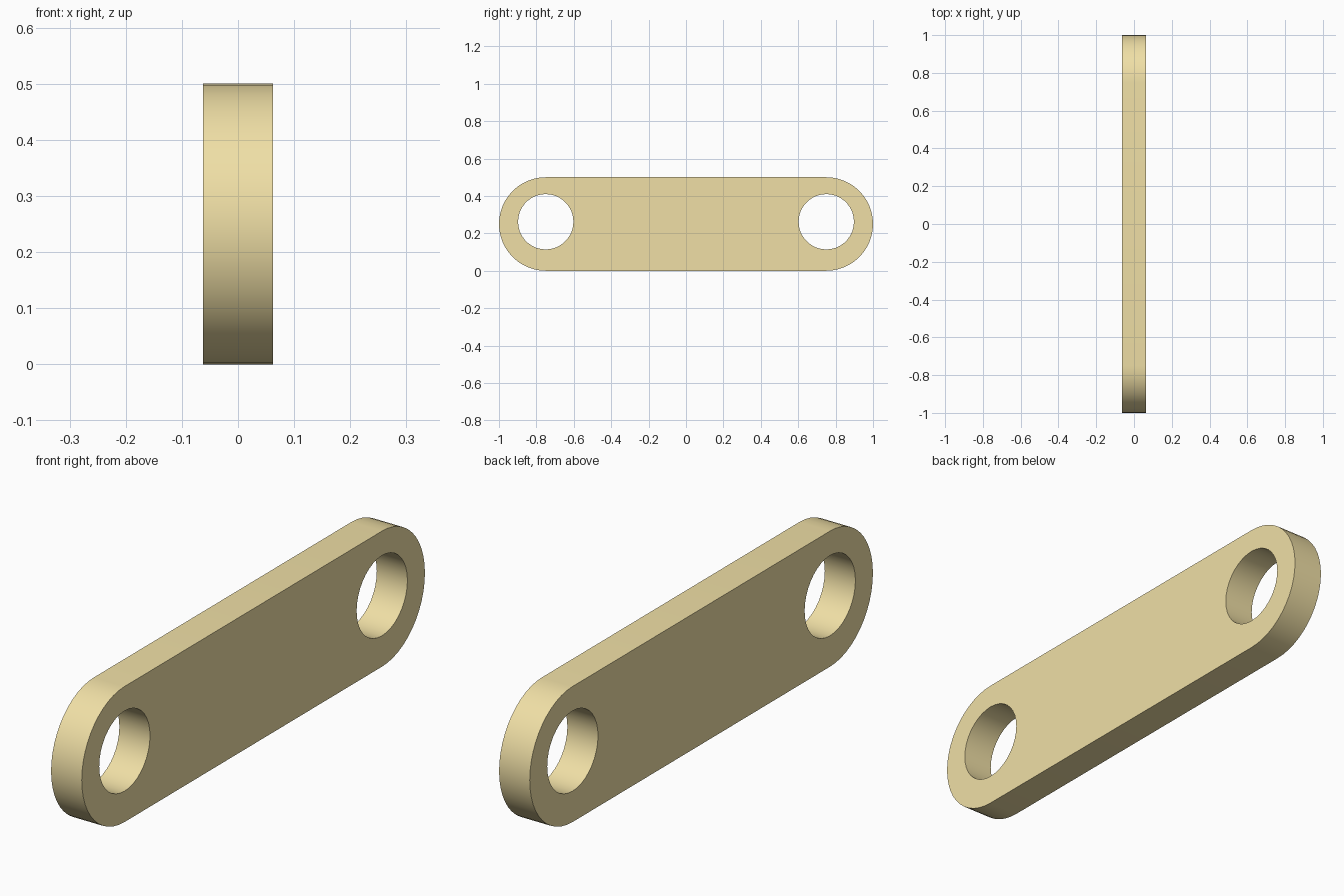
import bpy
from math import sin, cos, pi
from mathutils import Matrix

if "Cube" in bpy.data.objects:
    bpy.data.objects.remove(bpy.data.objects["Cube"])

END_Y, MID_Z, END_R = 0.75, 0.25, 0.25
HOLE_Z, HOLE_R = 0.262, 0.148
HALF_THICK = 0.0625


def arc(cx, cy, r, start, sweep, steps, closed=False):
    count = steps if closed else steps + 1
    return [(cx + r * cos(start + sweep * i / steps),
             cy + r * sin(start + sweep * i / steps)) for i in range(count)]


def add_loop(curve, points):
    spline = curve.splines.new('POLY')
    spline.points.add(len(points) - 1)
    for p, (u, v) in zip(spline.points, points):
        p.co = (u, v, 0, 1)
    spline.use_cyclic_u = True


# Rounded outline with an eye at each end, extruded to the plate thickness
curve = bpy.data.curves.new("link_profile", 'CURVE')
curve.dimensions = '2D'
curve.fill_mode = 'BOTH'
curve.extrude = HALF_THICK
add_loop(curve, arc(END_Y, MID_Z, END_R, -pi / 2, pi, 24)
         + arc(-END_Y, MID_Z, END_R, pi / 2, pi, 24))
for side in (-1, 1):
    add_loop(curve, arc(side * END_Y, HOLE_Z, HOLE_R, 0, 2 * pi, 36, True))

plate = bpy.data.objects.new("link_plate", curve)
bpy.context.collection.objects.link(plate)
bpy.context.view_layer.objects.active = plate
plate.select_set(True)
bpy.ops.object.convert(target='MESH')
plate = bpy.context.object
plate.name = "link_plate"

# Stand the plate up: profile lies in the YZ plane, thickness along X
plate.data.transform(Matrix(((0, 0, 1, 0), (1, 0, 0, 0), (0, 1, 0, 0), (0, 0, 0, 1))))

# Weld the caps to the walls
weld = plate.modifiers.new("weld", 'WELD')
weld.merge_threshold = 0.0005
bpy.ops.object.modifier_apply(modifier="weld")
bpy.ops.object.shade_smooth_by_angle(angle=0.6)

# Tan paint
tan = bpy.data.materials.new("tan")
tan.diffuse_color = (0.87, 0.74, 0.38, 1)
tan.use_nodes = True
tan.node_tree.nodes["Principled BSDF"].inputs["Base Color"].default_value = tan.diffuse_color
plate.data.materials.clear()
plate.data.materials.append(tan)
